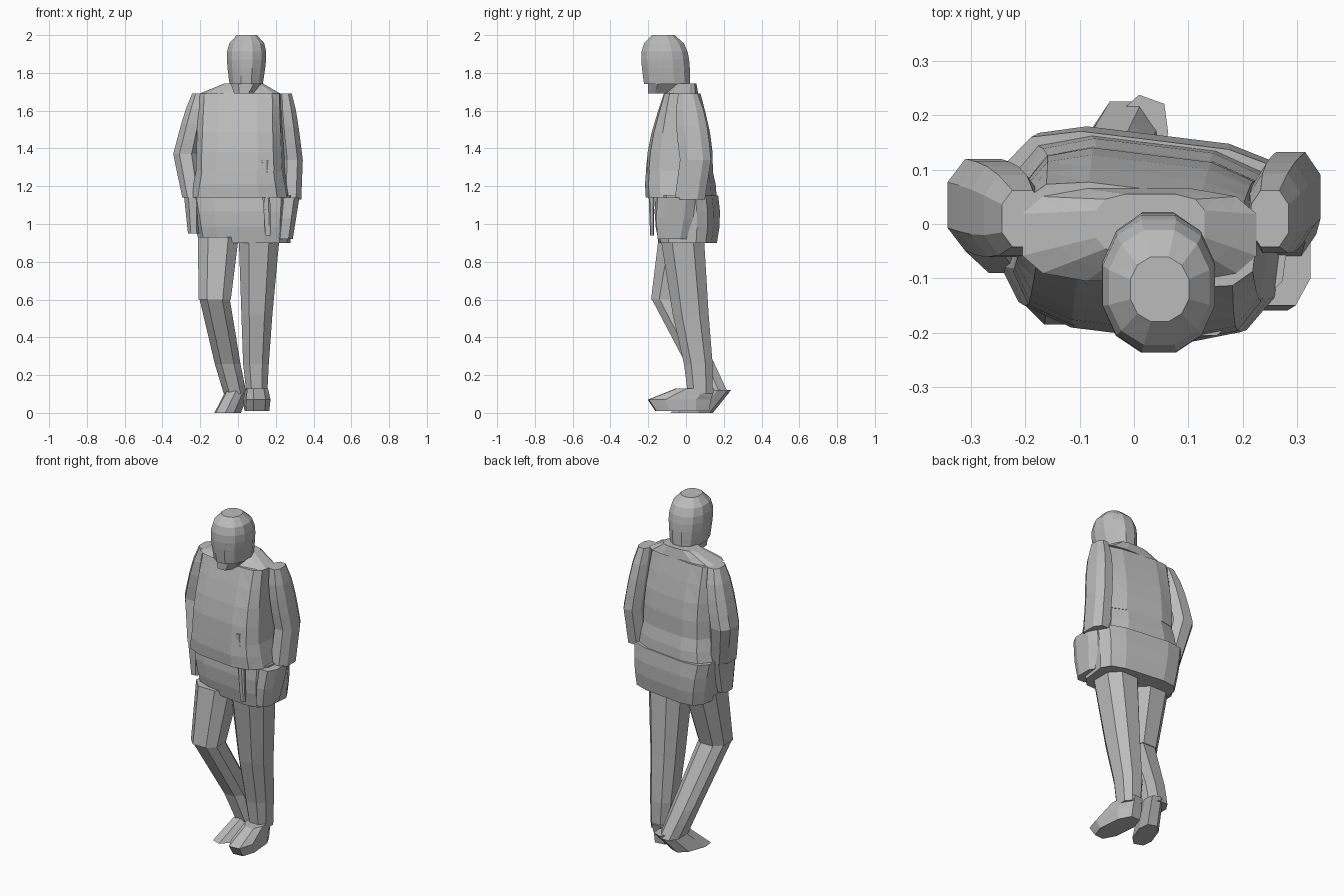
import bpy
import bmesh
import math
from mathutils import Vector

default_cube = bpy.data.objects.get("Cube")
if default_cube:
    bpy.data.objects.remove(default_cube)

# One plain colour for the whole figure
grey = bpy.data.materials.new("plain grey")
grey.use_nodes = True
grey.diffuse_color = (.5, .5, .5, 1)
grey.node_tree.nodes["Principled BSDF"].inputs["Base Color"].default_value = grey.diffuse_color


def signed_power(value, power):
    return math.copysign(abs(value) ** power, value)


def segment(name, low, high, low_size, high_size, steps=2, sides=8,
            boxy=.8, yaw=0, bulge=0, dome=0):
    """Skin level rings from low to high; sizes are half width and half depth."""
    low, high = Vector(low), Vector(high)
    low_size, high_size = Vector(low_size), Vector(high_size)
    cosine, sine = math.cos(math.radians(yaw)), math.sin(math.radians(yaw))
    widest = math.cos(math.pi / sides) ** boxy
    bm = bmesh.new()
    rings = []
    for step in range(steps + 1):
        t = step / steps
        centre = low.lerp(high, t)
        width, depth = low_size.lerp(high_size, t) / widest
        depth *= 1 + bulge * math.sin(math.pi * t)
        shrink = math.sqrt(1 - (t * dome) ** 4)
        ring = []
        for side in range(sides):
            angle = math.tau * (side + .5) / sides
            x = shrink * width * signed_power(math.cos(angle), boxy)
            y = shrink * depth * signed_power(math.sin(angle), boxy)
            turned = Vector((x * cosine - y * sine, x * sine + y * cosine, 0))
            ring.append(bm.verts.new(centre + turned))
        rings.append(ring)
    for lower, upper in zip(rings, rings[1:]):
        for side in range(sides):
            after = (side + 1) % sides
            bm.faces.new((lower[side], lower[after], upper[after], upper[side]))
    bm.faces.new(rings[0])
    bm.faces.new(rings[-1])
    bmesh.ops.triangulate(bm, faces=bm.faces)
    bmesh.ops.recalc_face_normals(bm, faces=bm.faces)
    mesh = bpy.data.meshes.new(name)
    bm.to_mesh(mesh)
    bm.free()
    mesh.materials.append(grey)
    part = bpy.data.objects.new(name, mesh)
    bpy.context.collection.objects.link(part)


# Head and neck, leaning forward
chin, crown = (.043, -.1, 1.74), (.047, -.12, 2)
segment("head", chin, crown, (.088, .122), (.125, .138), steps=6, sides=12,
        boxy=.9, dome=.95)
segment("neck", (.03, -.13, 1.69), chin, (.05, .07), (.08, .1))

# Jacket, turned a little to the right
waist, collar = (.015, -.035, 1.28), (.01, -.02, 1.69)
belt, hem = (.015, -.025, 1.14), (.035, .01, .9)
waist_size, collar_size = (.23, .165), (.215, .085)
belt_size, hem_size = (.255, .175), (.235, .14)
segment("jacket_chest", waist, collar, waist_size, collar_size,
        steps=4, sides=12, boxy=.55, yaw=-7, bulge=.14)
segment("jacket_waist", belt, waist, belt_size, waist_size,
        sides=12, boxy=.6, yaw=-7, bulge=.03)
segment("jacket_hem", hem, (.02, .005, 1.15), hem_size, (.265, .15),
        steps=3, sides=12, boxy=.5, yaw=-7, bulge=.09)
segment("jacket_yoke", collar, (.03, 0, 1.745), collar_size, (.1, .055),
        sides=12, boxy=.6)
segment("jacket_flap", (.16, -.18, .94), (.14, -.185, 1.34), (.015, .01), (.025, .02))

# Arms, with both hands by the pockets
arm_size, elbow_size, wrist_size = (.05, .075), (.055, .082), (.055, .08)
left_shoulder, left_elbow = (.25, .01, 1.69), (.288, .05, 1.34)
left_wrist, left_fist = (.28, .02, 1.13), (.245, -.07, .92)
segment("left_upper_arm", left_elbow, left_shoulder, elbow_size, arm_size,
        steps=4, bulge=.06, dome=.85)
segment("left_forearm", left_wrist, left_elbow, wrist_size, elbow_size)
segment("left_hand", left_fist, (.27, -.05, 1.14), (.045, .08), (.055, .1), bulge=.1)

right_arm_size, right_elbow_size = (.055, .075), (.065, .085)
right_shoulder, right_elbow = (-.205, .01, 1.69), (-.278, .035, 1.37)
right_wrist, right_fist = (-.24, -.01, 1.14), (-.235, -.03, .95)
segment("right_upper_arm", right_elbow, right_shoulder, right_elbow_size, right_arm_size,
        steps=4, bulge=.06, dome=.85)
segment("right_forearm", right_wrist, right_elbow, wrist_size, right_elbow_size)
segment("right_hand", right_fist, right_wrist, (.03, .05), (.045, .08))

# Straight left leg
hip_size, knee_size, shin_size = (.108, .115), (.082, .095), (.068, .076)
left_hip, left_knee = (.112, -.02, .93), (.1, .025, .52)
left_shin, left_ankle = (.095, .065, .26), (.1, .075, .1)
segment("left_thigh", left_knee, left_hip, knee_size, hip_size, steps=3)
segment("left_shin", left_shin, left_knee, shin_size, knee_size)
segment("left_cuff", left_ankle, left_shin, (.055, .065), shin_size)

# Bent right leg, trailing
right_hip, right_knee = (-.105, -.03, .93), (-.123, -.1, .6)
right_shin, right_ankle = (-.055, .075, .26), (-.015, .135, .1)
segment("right_thigh", right_knee, right_hip, (.085, .085), hip_size, steps=3)
segment("right_shin", right_shin, right_knee, shin_size, (.08, .08))
segment("right_cuff", right_ankle, right_shin, (.06, .09), shin_size)

# Shoes, the right one with its heel raised
segment("left_shoe_sole", (.1, -.02, .01), (.1, -.035, .07), (.06, .14), (.065, .165), yaw=5)
segment("left_shoe_upper", (.1, -.035, .07), (.1, .05, .13), (.065, .165), (.055, .1), yaw=5)
segment("right_shoe", (-.055, .03, 0), (0, .14, .12), (.055, .11), (.05, .095), yaw=-20)
